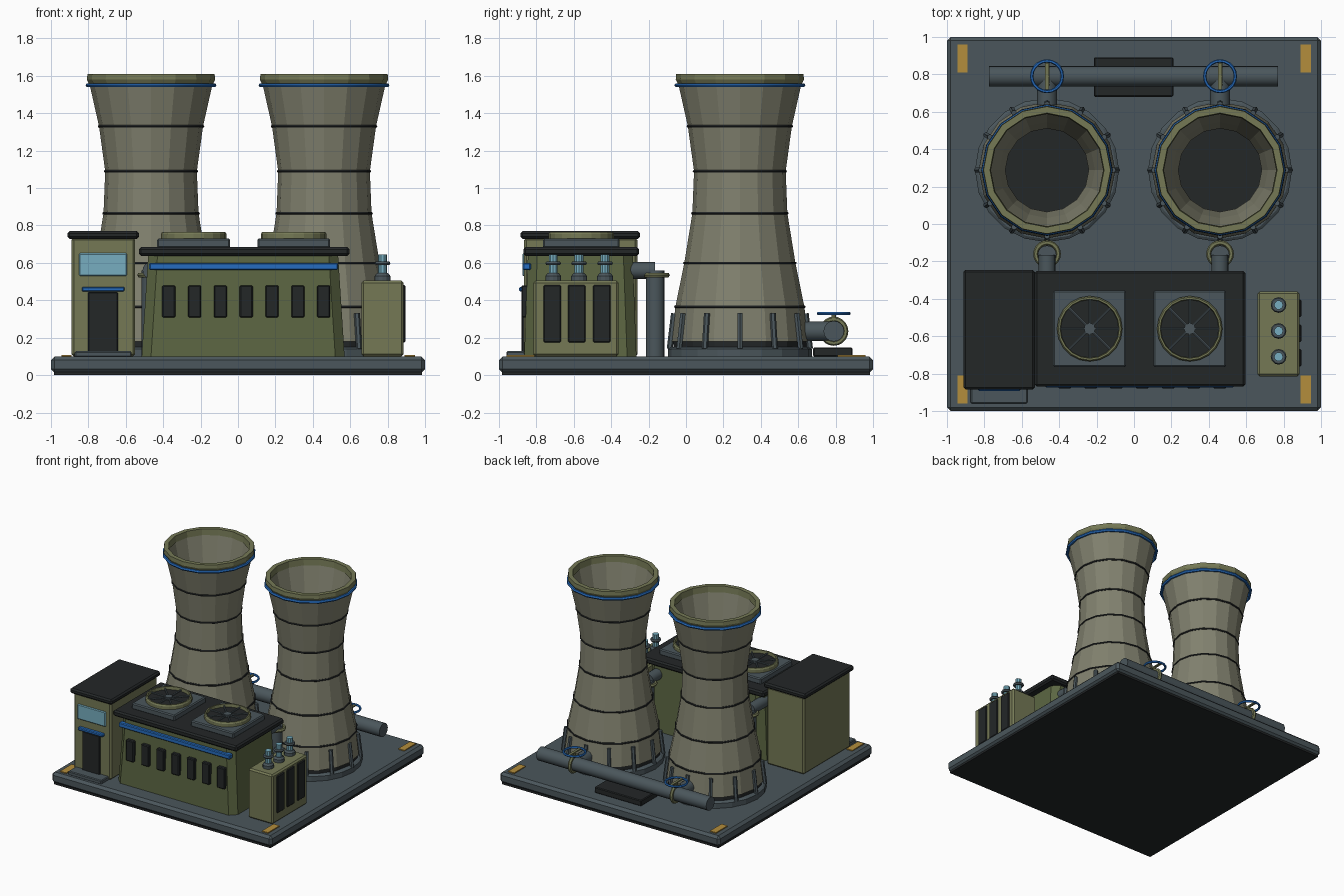
import bpy, bmesh, math
from mathutils import Vector, Matrix

if "Cube" in bpy.data.objects:
    bpy.data.objects.remove(bpy.data.objects["Cube"])


def mat(name, r, g, b):
    m = bpy.data.materials.new(name)
    m.diffuse_color = (*[(c / 255) ** 2.2 for c in (r, g, b)], 1)
    m.use_nodes = True
    m.node_tree.nodes["Principled BSDF"].inputs["Base Color"].default_value = m.diffuse_color
    return m


SLATE = mat("slate", 76, 87, 92)
DARK = mat("dark", 40, 43, 44)
OLIVE = mat("olive", 92, 102, 68)
KHAKI = mat("khaki", 116, 120, 86)
STONE = mat("concrete", 128, 128, 110)
BLUE = mat("blue", 42, 108, 190)
GLASS = mat("glass", 118, 172, 190)
AMBER = mat("amber", 178, 140, 62)


def finish(name, bm, m, bevel=0, smooth=False):
    bmesh.ops.recalc_face_normals(bm, faces=bm.faces)
    me = bpy.data.meshes.new(name)
    bm.to_mesh(me)
    bm.free()
    me.materials.append(m)
    ob = bpy.data.objects.new(name, me)
    bpy.context.collection.objects.link(ob)
    if bevel:
        mod = ob.modifiers.new("bevel", "BEVEL")
        mod.width, mod.segments = bevel, 1
    if smooth:
        bpy.context.view_layer.objects.active = ob
        ob.select_set(True)
        bpy.ops.object.shade_smooth_by_angle(angle=math.radians(35))
        ob.select_set(False)
    return ob


def box(name, x, y, z, m, bevel=0.006):
    bm = bmesh.new()
    bmesh.ops.create_cube(bm, size=1)
    for v in bm.verts:
        v.co = [(a + b) / 2 + c * (b - a) for (a, b), c in zip((x, y, z), v.co)]
    return finish(name, bm, m, bevel)


def lathe(name, profile, center, m, n=16, closed=False, smooth=False):
    """Spin an (r, z) profile about a vertical axis; open profiles get end caps."""
    bm = bmesh.new()
    rings = [[bm.verts.new((center[0] + r * math.cos(math.tau * i / n),
                            center[1] + r * math.sin(math.tau * i / n), z))
              for i in range(n)] for r, z in profile]
    pairs = list(zip(rings, rings[1:])) + ([(rings[-1], rings[0])] if closed else [])
    for a, b in pairs:
        for i in range(n):
            j = (i + 1) % n
            bm.faces.new((a[i], a[j], b[j], b[i]))
    if not closed:
        bm.faces.new(rings[0])
        bm.faces.new(rings[-1])
    return finish(name, bm, m, smooth=smooth)


def pipe(name, p, q, r, m, n=16):
    p, q = Vector(p), Vector(q)
    d = q - p
    bm = bmesh.new()
    bmesh.ops.create_cone(bm, cap_ends=True, segments=n, radius1=r, radius2=r, depth=d.length,
                          matrix=Matrix.Translation((p + q) / 2) @ d.to_track_quat('Z', 'Y').to_matrix().to_4x4())
    return finish(name, bm, m, smooth=True)


def torus(name, center, R, r, m, n=20, axis='Z', k=6):
    prof = [(R + r * math.cos(math.tau * i / k), r * math.sin(math.tau * i / k)) for i in range(k)]
    ob = lathe(name, prof, (0, 0), m, n, closed=True, smooth=True)
    if axis == 'X':
        ob.data.transform(Matrix.Rotation(math.pi / 2, 4, 'Y'))
    ob.location = center
    return ob


# Base slab and corner markings
box("base_slab", (-1, 1), (-1, 1), (0.012, 0.1), SLATE, 0.02)
box("base_underside", (-0.985, 0.985), (-0.985, 0.985), (0, 0.03), DARK, 0)
for sx in (-1, 1):
    for sy in (-1, 1):
        box("corner_marking", sorted((sx * 0.89, sx * 0.945)), sorted((sy * 0.81, sy * 0.96)),
            (0.095, 0.108), AMBER, 0)

# Cooling towers with their pipework
OUTER = [(0.365, 0.18), (0.345, 0.365), (0.297, 0.6), (0.254, 0.865), (0.245, 1.09),
         (0.278, 1.33), (0.332, 1.57)]
INNER = [(r - 0.022, z) for r, z in reversed(OUTER)]
for cx in (-0.465, 0.46):
    c = (cx, 0.288)
    lathe("tower_footing", [(0.385, 0.1), (0.385, 0.14), (0.37, 0.15)], c, SLATE, 20)
    lathe("tower_basin", [(0.355, 0.14), (0.355, 0.185)], c, DARK)
    lathe("tower_shell", OUTER + INNER, c, STONE, closed=True)
    lathe("tower_rim", [(0.333, 1.56), (0.343, 1.58), (0.34, 1.61), (0.305, 1.61), (0.3, 1.56)],
          c, KHAKI, closed=True)
    torus("tower_blue_ring", (*c, 1.55), 0.338, 0.012, BLUE, 16)
    for r, z in OUTER[1:-1]:
        torus("tower_seam", (*c, z), r, 0.007, DARK, 16)
    for i in range(12):
        a = math.tau * i / 12
        d = Vector((math.cos(a), math.sin(a), 0))
        o = Vector((*c, 0))
        pipe("tower_buttress", o + d * 0.375 + Vector((0, 0, 0.14)),
             o + d * 0.352 + Vector((0, 0, 0.33)), 0.016, SLATE, 6)

    # Back branch with flange and valve wheel
    pipe("branch_pipe", (cx, 0.58, 0.235), (cx, 0.79, 0.235), 0.053, SLATE)
    torus("header_flange", (cx, 0.79, 0.235), 0.064, 0.014, KHAKI, axis='X')
    pipe("valve_stem", (cx, 0.79, 0.27), (cx, 0.79, 0.335), 0.012, KHAKI, 8)
    torus("valve_wheel", (cx, 0.79, 0.33), 0.082, 0.009, BLUE)
    box("valve_spoke", (cx - 0.01, cx + 0.01), (0.72, 0.86), (0.325, 0.335), KHAKI, 0)

    # Front riser into the hall
    pipe("riser_pipe", (cx, -0.165, 0.1), (cx, -0.165, 0.56), 0.05, SLATE)
    pipe("riser_crossover", (cx, -0.37, 0.56), (cx, -0.165, 0.56), 0.045, SLATE)
    torus("riser_flange", (cx, -0.16, 0.535), 0.06, 0.014, KHAKI)

pipe("header_pipe", (-0.775, 0.79, 0.235), (0.77, 0.79, 0.235), 0.055, SLATE)
box("header_plinth", (-0.215, 0.21), (0.68, 0.89), (0.1, 0.148), DARK)

# Turbine hall: tapered body with chamfered corners
bm = bmesh.new()
loops = []
for x0, x1, y0, y1, z in ((-0.515, 0.57, -0.865, -0.265, 0.1), (-0.48, 0.535, -0.845, -0.285, 0.645)):
    k = 0.05
    loops.append([bm.verts.new((x, y, z)) for x, y in (
        (x0 + k, y0), (x1 - k, y0), (x1, y0 + k), (x1, y1 - k),
        (x1 - k, y1), (x0 + k, y1), (x0, y1 - k), (x0, y0 + k))])
for i in range(8):
    j = (i + 1) % 8
    bm.faces.new((loops[0][i], loops[0][j], loops[1][j], loops[1][i]))
for loop in loops:
    bm.faces.new(loop)
finish("hall_body", bm, OLIVE)
box("hall_roof", (-0.53, 0.595), (-0.87, -0.25), (0.637, 0.685), DARK, 0.012)
box("hall_blue_strip", (-0.475, 0.535), (-0.873, -0.83), (0.562, 0.6), BLUE)
for i in range(7):
    x = -0.37 + i * 0.138
    box("hall_window", (x - 0.035, x + 0.035), (-0.88, -0.82), (0.308, 0.48), DARK)

# Roof fans
for fx in (-0.237, 0.298):
    c = (fx, -0.56)
    box("fan_housing", (fx - 0.195, fx + 0.195), (-0.765, -0.355), (0.68, 0.73), SLATE, 0.008)
    lathe("fan_well", [(0.155, 0.72), (0.155, 0.742)], c, DARK, 20)
    lathe("fan_ring", [(0.175, 0.725), (0.175, 0.755), (0.168, 0.766), (0.158, 0.766), (0.153, 0.725)],
          c, KHAKI, 20, closed=True)
    lathe("fan_hub", [(0.03, 0.735), (0.03, 0.762)], c, SLATE, 12)
    for i in range(8):
        a = math.tau * i / 8
        pipe("fan_spoke", (*c, 0.75), (fx + 0.157 * math.cos(a), -0.56 + 0.157 * math.sin(a), 0.75),
             0.007, SLATE, 6)

# Control block
box("control_body", (-0.89, -0.55), (-0.865, -0.26), (0.1, 0.735), KHAKI, 0.012)
box("control_roof", (-0.912, -0.53), (-0.885, -0.245), (0.728, 0.77), DARK, 0.012)
box("control_window", (-0.85, -0.593), (-0.875, -0.84), (0.53, 0.652), GLASS)
box("control_door", (-0.803, -0.642), (-0.88, -0.84), (0.11, 0.445), DARK)
box("door_awning", (-0.835, -0.607), (-0.892, -0.84), (0.447, 0.472), BLUE)
box("door_step", (-0.873, -0.57), (-0.96, -0.85), (0.095, 0.128), SLATE)

# Transformer with cooling panels and insulators
box("transformer_body", (0.66, 0.885), (-0.815, -0.36), (0.1, 0.505), KHAKI, 0.012)
for y in (-0.715, -0.585, -0.45):
    box("cooling_panel", (0.86, 0.895), (y - 0.047, y + 0.047), (0.175, 0.482), DARK)
for y in (-0.71, -0.572, -0.433):
    c = (0.773, y)
    lathe("insulator_foot", [(0.042, 0.5), (0.042, 0.53), (0.03, 0.545)], c, SLATE, 12)
    lathe("insulator_core", [(0.024, 0.53), (0.024, 0.645)], c, GLASS, 10)
    lathe("insulator_disc", [(0.036, 0.588), (0.042, 0.598), (0.036, 0.608)], c, SLATE, 12)
